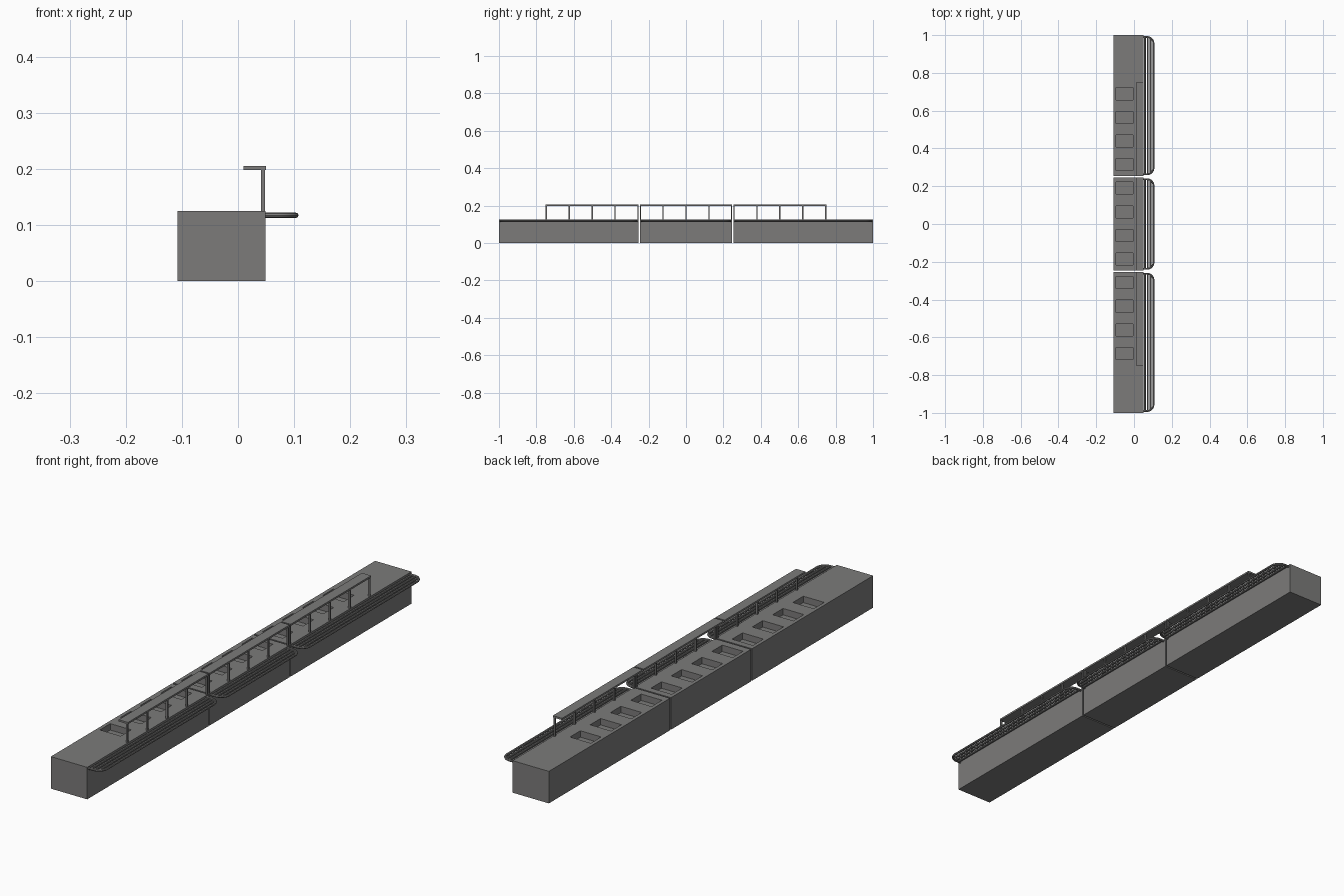
import bpy, bmesh, math
from mathutils import Matrix, Vector

if "Cube" in bpy.data.objects:
    bpy.data.objects.remove(bpy.data.objects["Cube"])

steel = bpy.data.materials.new("dark_steel")
steel.diffuse_color = (0.2, 0.198, 0.195, 1)
steel.use_nodes = True
steel.node_tree.nodes["Principled BSDF"].inputs["Base Color"].default_value = steel.diffuse_color


def add_boxes(name, boxes):
    """One object from a list of (min corner, max corner) boxes."""
    bm = bmesh.new()
    for lo, hi in boxes:
        lo, hi = Vector(lo), Vector(hi)
        m = Matrix.Translation((lo + hi) / 2) @ Matrix.Diagonal((*(hi - lo), 1))
        bmesh.ops.create_cube(bm, size=1, matrix=m)
    me = bpy.data.meshes.new(name)
    bm.to_mesh(me)
    bm.free()
    me.materials.append(steel)
    ob = bpy.data.objects.new(name, me)
    bpy.context.collection.objects.link(ob)
    return ob


def add_tubes(name, paths, radius):
    """Round tubes along point lists, converted to a mesh."""
    cu = bpy.data.curves.new(name, 'CURVE')
    cu.dimensions = '3D'
    cu.bevel_depth = radius
    cu.bevel_resolution = 2
    cu.use_fill_caps = True
    cu.materials.append(steel)
    for pts in paths:
        sp = cu.splines.new('POLY')
        sp.points.add(len(pts) - 1)
        for p, co in zip(sp.points, pts):
            p.co = (*co, 1)
    ob = bpy.data.objects.new(name, cu)
    bpy.context.collection.objects.link(ob)
    bpy.ops.object.select_all(action='DESELECT')
    bpy.context.view_layer.objects.active = ob
    ob.select_set(True)
    bpy.ops.object.convert(target='MESH')
    bpy.ops.object.shade_smooth_by_angle()


BACK, FRONT, TOP = -0.108, 0.049, 0.125
wells = [0.0625 + 0.125 * k + 0.002 for k in range(-6, 6)]

# label, counter y range, overshelf y range
sections = [
    ("near", -1.0, -0.253, -0.75, -0.253),
    ("middle", -0.247, 0.247, -0.247, 0.247),
    ("far", 0.253, 1.0, 0.253, 0.75),
]

for label, y0, y1, s0, s1 in sections:
    # counter body with recessed food wells
    body = add_boxes("counter_" + label, [((BACK, y0, 0), (FRONT, y1, TOP))])
    cutter = add_boxes("well_cutter_" + label, [
        ((-0.094, y - 0.032, TOP - 0.025), (-0.004, y + 0.032, TOP + 0.05))
        for y in wells if y0 < y < y1])
    cutter.hide_render = True
    mod = body.modifiers.new("wells", 'BOOLEAN')
    mod.operation = 'DIFFERENCE'
    mod.solver = 'EXACT'
    mod.object = cutter
    bpy.context.view_layer.objects.active = body
    bpy.ops.object.modifier_apply(modifier=mod.name)
    bpy.data.objects.remove(cutter)

    # raised serving shelf
    add_boxes("overshelf_" + label, [((0.010, s0, 0.198), (0.050, s1, 0.205))])

    # shelf posts, five per section
    w = 0.006
    posts = []
    for i in range(5):
        y = s0 + (s1 - s0 - w) * i / 4
        posts.append(((0.041, y, TOP - 0.002), (0.048, y + w, 0.199)))
    add_boxes("shelf_posts_" + label, posts)

    # tray slide: bent outer tube with straight inner tubes
    r, z, bend = 0.0048, 0.1175, 0.034
    a, b, xo = y0 + 0.010, y1 - 0.010, 0.103
    outer = [(FRONT - 0.003, a, z)]
    for yc, start in ((a + bend, -90), (b - bend, 0)):
        for i in range(9):
            t = math.radians(start + 90 * i / 8)
            outer.append((xo - bend + bend * math.cos(t), yc + bend * math.sin(t), z))
    outer.append((FRONT - 0.003, b, z))
    paths = [outer]
    for x in (0.0575, 0.0725, 0.0875):
        d = x - (xo - bend)
        inset = bend - math.sqrt(bend ** 2 - d ** 2) if d > 0 else 0
        paths.append([(x, a + inset, z), (x, b - inset, z)])
    add_tubes("tray_slide_" + label, paths, r)
